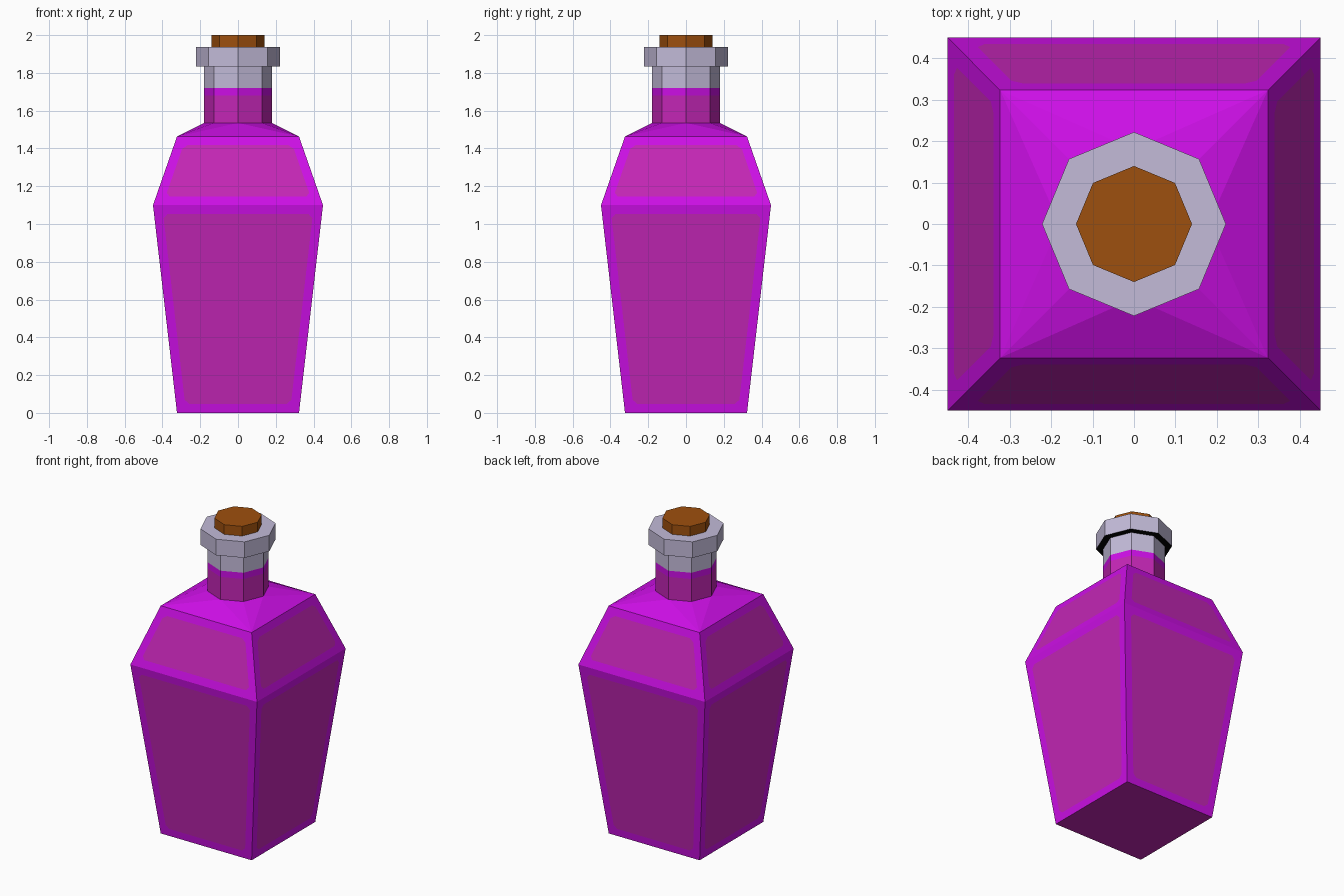
import bpy, bmesh, math

if "Cube" in bpy.data.objects:
    bpy.data.objects.remove(bpy.data.objects["Cube"])


def material(name, rgb):
    """Flat colour from sRGB 0-255 values."""
    lin = [(c / 255 / 12.92 if c < 10 else ((c / 255 + 0.055) / 1.055) ** 2.4) for c in rgb]
    m = bpy.data.materials.new(name)
    m.diffuse_color = (*lin, 1)
    m.use_nodes = True
    m.node_tree.nodes["Principled BSDF"].inputs["Base Color"].default_value = m.diffuse_color
    return m


PURPLE = material("purple_glass", (205, 15, 230))
MAGENTA = material("magenta_liquid", (196, 38, 182))
GREY = material("grey_glass", (195, 187, 217))
CORK = material("cork_brown", (158, 80, 14))
BLACK = material("black_underside", (2, 2, 2))


def finish(bm, name, mats):
    bmesh.ops.recalc_face_normals(bm, faces=bm.faces[:])
    me = bpy.data.meshes.new(name)
    bm.to_mesh(me)
    bm.free()
    for m in mats:
        me.materials.append(m)
    ob = bpy.data.objects.new(name, me)
    bpy.context.collection.objects.link(ob)
    return ob


def ring(bm, n, r, z, phase=0.0):
    return [bm.verts.new((r * math.cos(phase + math.tau * i / n),
                          r * math.sin(phase + math.tau * i / n), z)) for i in range(n)]


def bridge(bm, a, b, mat=0):
    n = len(a)
    for i in range(n):
        j = (i + 1) % n
        bm.faces.new((a[i], a[j], b[j], b[i])).material_index = mat


def octagon_part(name, profile, bands, mats, bottom=0, top=0):
    """Stack of octagon rings; bands gives the material of each side band."""
    bm = bmesh.new()
    rings = [ring(bm, 8, r, z) for r, z in profile]
    for a, b, m in zip(rings, rings[1:], bands):
        bridge(bm, a, b, m)
    bm.faces.new(rings[0][::-1]).material_index = bottom
    bm.faces.new(rings[-1]).material_index = top
    return finish(bm, name, mats)


# Bottle body: square tapered sections
bm = bmesh.new()
q = math.sqrt(2)
squares = [ring(bm, 4, h * q, z, math.pi / 4)
           for h, z in ((0.323, 0), (0.45, 1.10), (0.323, 1.463))]
bm.faces.new(squares[0][::-1]).material_index = 1
bridge(bm, squares[0], squares[1])
bridge(bm, squares[1], squares[2])
sides = [f for f in bm.faces if f.material_index == 0]

# Shoulder: square fanned onto the octagonal neck
neck = ring(bm, 8, 0.18, 1.535)
sq = squares[2]
for i in range(4):
    a, b = sq[i], sq[(i + 1) % 4]
    o = [neck[(2 * i + k) % 8] for k in (1, 2, 3)]
    bm.faces.new((a, b, o[1]))
    bm.faces.new((a, o[1], o[0]))
    bm.faces.new((b, o[2], o[1]))
bm.faces.new(neck)

# Liquid panels: inset side faces with clipped corners
bmesh.ops.recalc_face_normals(bm, faces=bm.faces[:])
bmesh.ops.inset_individual(bm, faces=sides, thickness=0.048, use_even_offset=True)
for f in sides:
    f.material_index = 1
corners = list({v for f in sides for v in f.verts})
bmesh.ops.bevel(bm, geom=corners, offset=0.022, segments=1, affect='VERTICES', material=0)
finish(bm, "bottle_body", [PURPLE, MAGENTA])

# Neck: liquid, purple band, clear glass
octagon_part("bottle_neck", [(0.18, 1.53), (0.18, 1.68), (0.18, 1.72), (0.18, 1.84)],
             [1, 0, 2], [PURPLE, MAGENTA, GREY], bottom=1, top=2)

# Collar and stopper
octagon_part("neck_collar", [(0.222, 1.835), (0.222, 1.938)], [0], [GREY, BLACK], bottom=1)
octagon_part("cork_stopper", [(0.14, 1.93), (0.14, 2.0)], [0], [CORK])
